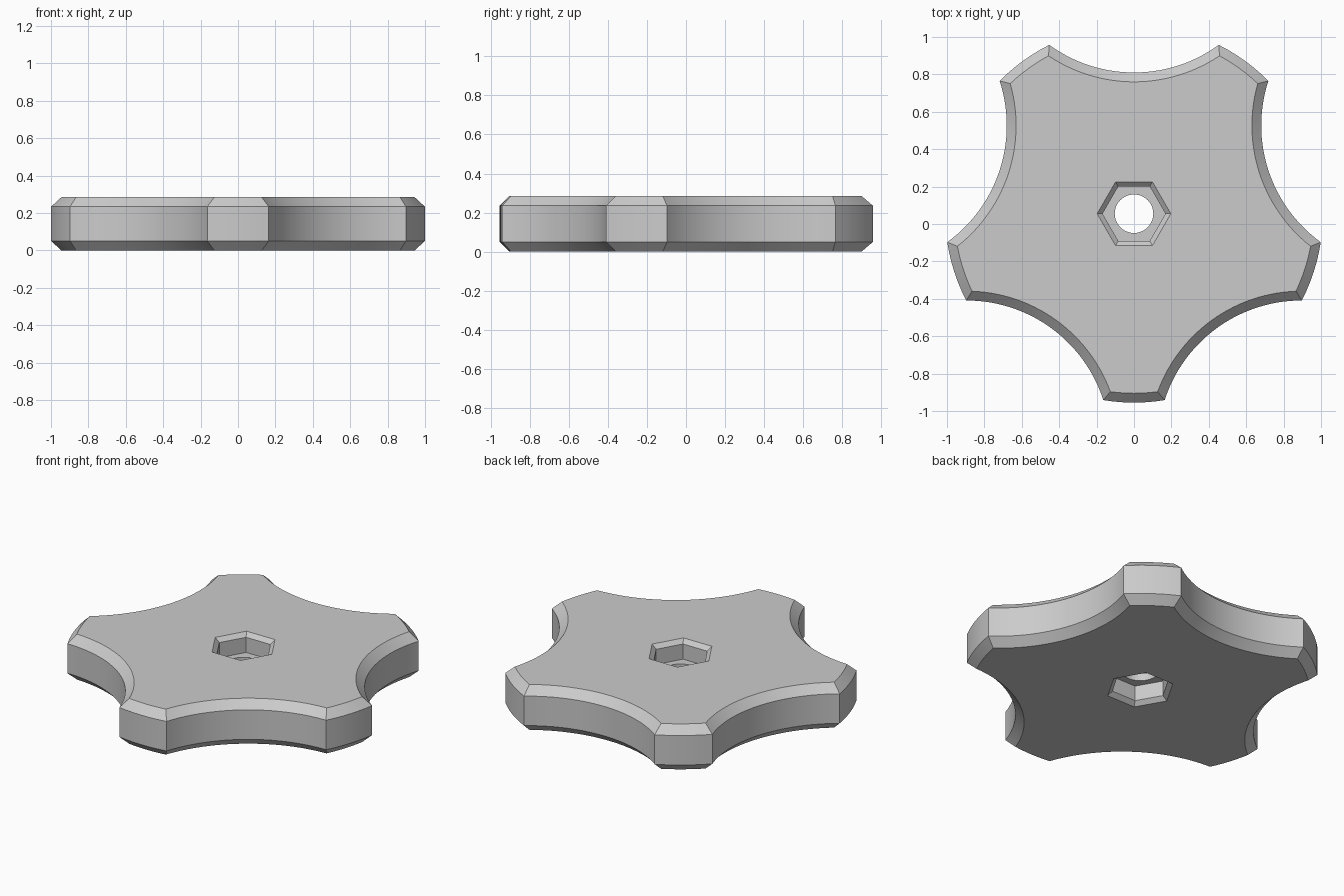
import bpy
import bmesh
from math import sin, cos, acos, pi, radians

default = bpy.data.objects.get("Cube")
if default:
    bpy.data.objects.remove(default, do_unlink=True)

CENTRE_Y = 0.055                    # hub axis
HEIGHT = 0.285
CHAMFER = 0.05
LOBES = 5
TIP_RADIUS = 1.01                   # lobe ends lie on this circle
SCOOP_RADIUS, SCOOP_DIST = 0.77, 1.525
HEX_RADIUS, HEX_CHAMFER = 0.197, 0.025
FLOOR_TOP, FLOOR_BOTTOM = 0.165, 0.12
HOLE_RADIUS = 0.103


def lobed_outline(inset):
    """Five lobes cut from a disc by five round scoops, offset inwards."""
    r, s, d = TIP_RADIUS - inset, SCOOP_RADIUS + inset, SCOOP_DIST
    half_scoop = acos((r * r + d * d - s * s) / (2 * r * d))
    half_tip = pi / LOBES - half_scoop
    sweep = acos((s * s + d * d - r * r) / (2 * s * d))
    points = []
    for k in range(LOBES):
        tip = -pi / 2 + k * 2 * pi / LOBES
        for i in range(6):
            a = tip - half_tip + 2 * half_tip * i / 6
            points.append((r * cos(a), r * sin(a)))
        mid = tip + pi / LOBES
        for i in range(28):
            a = mid + pi + sweep - 2 * sweep * i / 28
            points.append((d * cos(mid) + s * cos(a), d * sin(mid) + s * sin(a)))
    return points


def polygon(radius, sides):
    return [(radius * cos(2 * pi * i / sides), radius * sin(2 * pi * i / sides))
            for i in range(sides)]


bm = bmesh.new()


def ring(points, z):
    verts = [bm.verts.new((x, y + CENTRE_Y, z)) for x, y in points]
    return verts, [bm.edges.new((v, verts[(i + 1) % len(verts)]))
                   for i, v in enumerate(verts)]


def walls(rings):
    for (a, _), (b, _) in zip(rings, rings[1:]):
        n = len(a)
        for i in range(n):
            j = (i + 1) % n
            bm.faces.new((a[i], a[j], b[j], b[i]))


def cap(outer, inner):
    bmesh.ops.triangle_fill(bm, edges=outer[1] + inner[1], use_beauty=True)


# Chamfered lobed rim
outer, inset = lobed_outline(0), lobed_outline(CHAMFER)
rim = [ring(inset, 0), ring(outer, CHAMFER),
       ring(outer, HEIGHT - CHAMFER), ring(inset, HEIGHT)]
walls(rim)

# Hexagonal pockets with chamfered mouths, one on each side
wide = polygon(HEX_RADIUS, 6)
narrow = polygon(HEX_RADIUS - HEX_CHAMFER / cos(pi / 6), 6)
top_pocket = [ring(wide, HEIGHT), ring(narrow, HEIGHT - HEX_CHAMFER),
              ring(narrow, FLOOR_TOP)]
bottom_pocket = [ring(wide, 0), ring(narrow, HEX_CHAMFER),
                 ring(narrow, FLOOR_BOTTOM)]
walls(top_pocket)
walls(bottom_pocket)

# Round through hole in the web between the pockets
circle = polygon(HOLE_RADIUS, 48)
hole = [ring(circle, FLOOR_BOTTOM), ring(circle, FLOOR_TOP)]
walls(hole)

# Flat faces with openings
cap(rim[3], top_pocket[0])
cap(rim[0], bottom_pocket[0])
cap(top_pocket[2], hole[1])
cap(bottom_pocket[2], hole[0])
bmesh.ops.recalc_face_normals(bm, faces=bm.faces)

mesh = bpy.data.meshes.new("lobed_knob")
bm.to_mesh(mesh)
bm.free()
knob = bpy.data.objects.new("lobed_knob", mesh)
bpy.context.collection.objects.link(knob)

# Plain grey material
grey = bpy.data.materials.new("light_grey")
grey.use_nodes = True
colour = (0.6, 0.6, 0.6, 1)
grey.diffuse_color = colour
grey.node_tree.nodes["Principled BSDF"].inputs["Base Color"].default_value = colour
mesh.materials.append(grey)

# Smooth curved walls, crisp chamfers
bpy.ops.object.select_all(action="DESELECT")
knob.select_set(True)
bpy.context.view_layer.objects.active = knob
bpy.ops.object.shade_smooth_by_angle(angle=radians(25))
